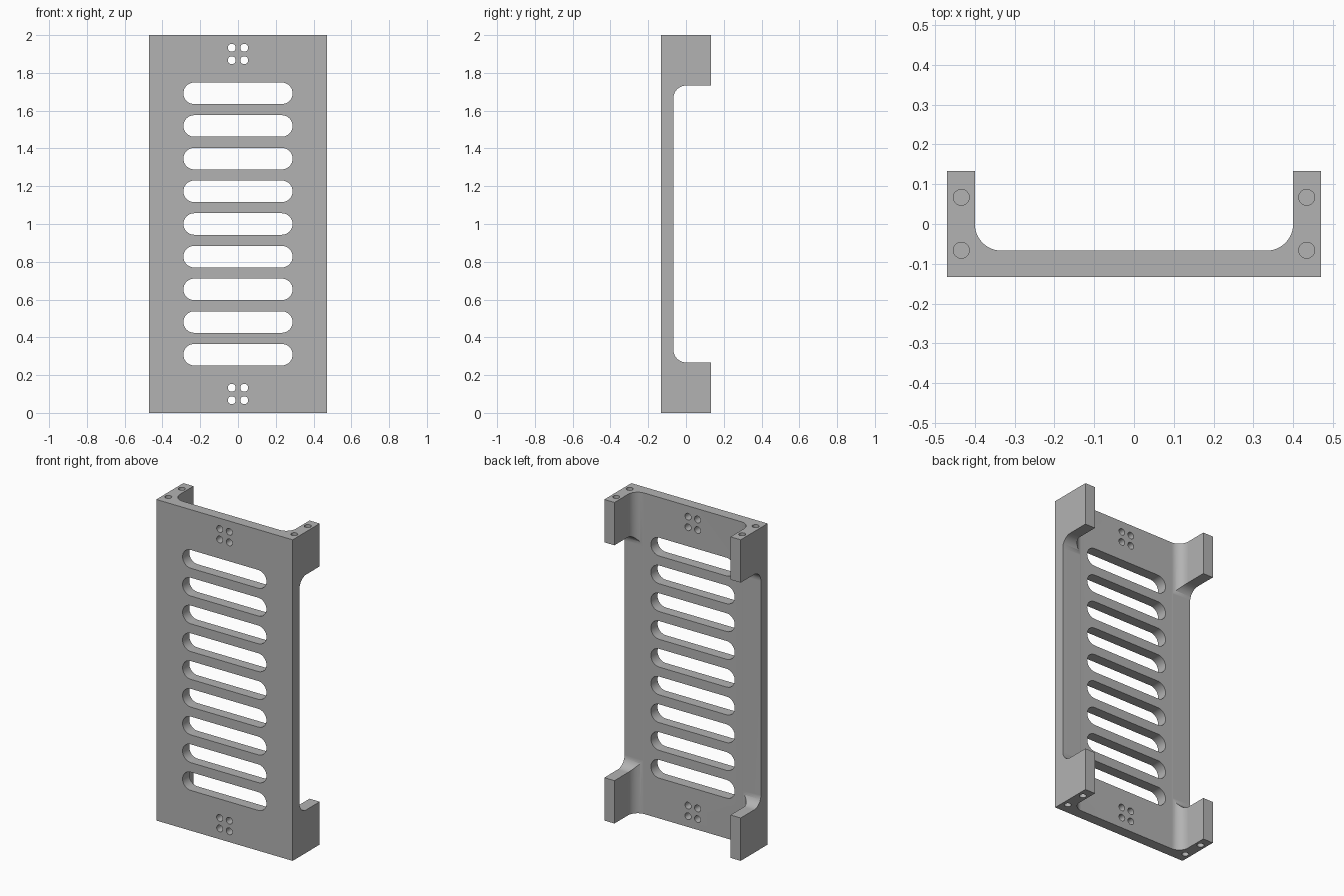
import bpy, bmesh, math
from mathutils import Vector

cube = bpy.data.objects.get("Cube")
if cube:
    bpy.data.objects.remove(cube, do_unlink=True)

# Overall proportions
W, D, H = 0.47, 0.133, 2.0      # half width, half depth, height
INNER = 0.40                    # inner side of the legs
BACK = -0.067                   # rear surface of the panel
R = 0.067                       # fillet radius
LEG = 0.267                     # leg height

grey = bpy.data.materials.new("plain grey")
grey.use_nodes = True
grey.diffuse_color = (0.45, 0.45, 0.45, 1)
grey.node_tree.nodes["Principled BSDF"].inputs["Base Color"].default_value = (0.45, 0.45, 0.45, 1)


def arc(cx, cy, r, start, end, steps=12):
    angles = [math.radians(start + (end - start) * i / steps) for i in range(steps + 1)]
    return [(cx + r * math.cos(a), cy + r * math.sin(a)) for a in angles]


def add_prism(bm, points, axis, low, high):
    """Extrude a 2D outline along x, y or z."""
    place = {"x": lambda p: (low, p[0], p[1]),
             "y": lambda p: (p[0], low, p[1]),
             "z": lambda p: (p[0], p[1], low)}[axis]
    face = bm.faces.new([bm.verts.new(place(p)) for p in points])
    new = bmesh.ops.extrude_face_region(bm, geom=[face])["geom"]
    shift = Vector([(high - low) * (axis == a) for a in "xyz"])
    bmesh.ops.translate(bm, vec=shift, verts=[v for v in new if isinstance(v, bmesh.types.BMVert)])


def finish(name, bm):
    bmesh.ops.recalc_face_normals(bm, faces=bm.faces)
    mesh = bpy.data.meshes.new(name)
    bm.to_mesh(mesh)
    bm.free()
    mesh.materials.append(grey)
    obj = bpy.data.objects.new(name, mesh)
    bpy.context.collection.objects.link(obj)
    return obj


# Channel-shaped bracket
right = [(W, -D), (W, D), (INNER, D)] + arc(INNER - R, BACK + R, R, 0, -90)
left = [(-x, y) for x, y in reversed(right)]
bm = bmesh.new()
add_prism(bm, right + left, "z", 0, H)
bracket = finish("vented_bracket", bm)

# Side opening that leaves a leg at each corner
floor = BACK + 0.0006
lower = [(D + 0.1, LEG)] + arc(floor + R, LEG + R, R, 270, 180)
upper = [(y, H - z) for y, z in reversed(lower)]
bm = bmesh.new()
add_prism(bm, lower + upper, "x", -1, 1)
cutters = [finish("side_opening_cutter", bm)]

# Vent slots and small panel holes
bm = bmesh.new()
slot_r, slot_x = 0.057, 0.232
for i in range(-4, 5):
    z = H / 2 + i * 0.173
    outline = arc(slot_x, z, slot_r, -90, 90, 16) + arc(-slot_x, z, slot_r, 90, 270, 16)
    add_prism(bm, outline, "y", -0.3, 0.3)
for x in (-0.033, 0.033):
    for z in (0.067, 0.133, H - 0.133, H - 0.067):
        add_prism(bm, arc(x, z, 0.021, 0, 360, 24)[:-1], "y", -0.3, 0.3)
cutters.append(finish("panel_hole_cutter", bm))

# Blind bolt holes in the leg ends
bm = bmesh.new()
for x in (-0.434, 0.434):
    for y in (-0.066, 0.067):
        for low, high in ((-0.1, 0.13), (H - 0.13, H + 0.1)):
            add_prism(bm, arc(x, y, 0.02, 0, 360, 24)[:-1], "z", low, high)
cutters.append(finish("bolt_hole_cutter", bm))

# Cut the bracket
bpy.ops.object.select_all(action="DESELECT")
bpy.context.view_layer.objects.active = bracket
bracket.select_set(True)
for cutter in cutters:
    cut = bracket.modifiers.new(cutter.name, "BOOLEAN")
    cut.operation = "DIFFERENCE"
    cut.solver = "EXACT"
    cut.object = cutter
    bpy.ops.object.modifier_apply(modifier=cut.name)
    bpy.data.objects.remove(cutter, do_unlink=True)

# Smooth fillets with crisp edges and flat faces
bpy.ops.object.shade_smooth_by_angle(angle=math.radians(30))
weighted = bracket.modifiers.new("flat_faces", "WEIGHTED_NORMAL")
weighted.keep_sharp = True
